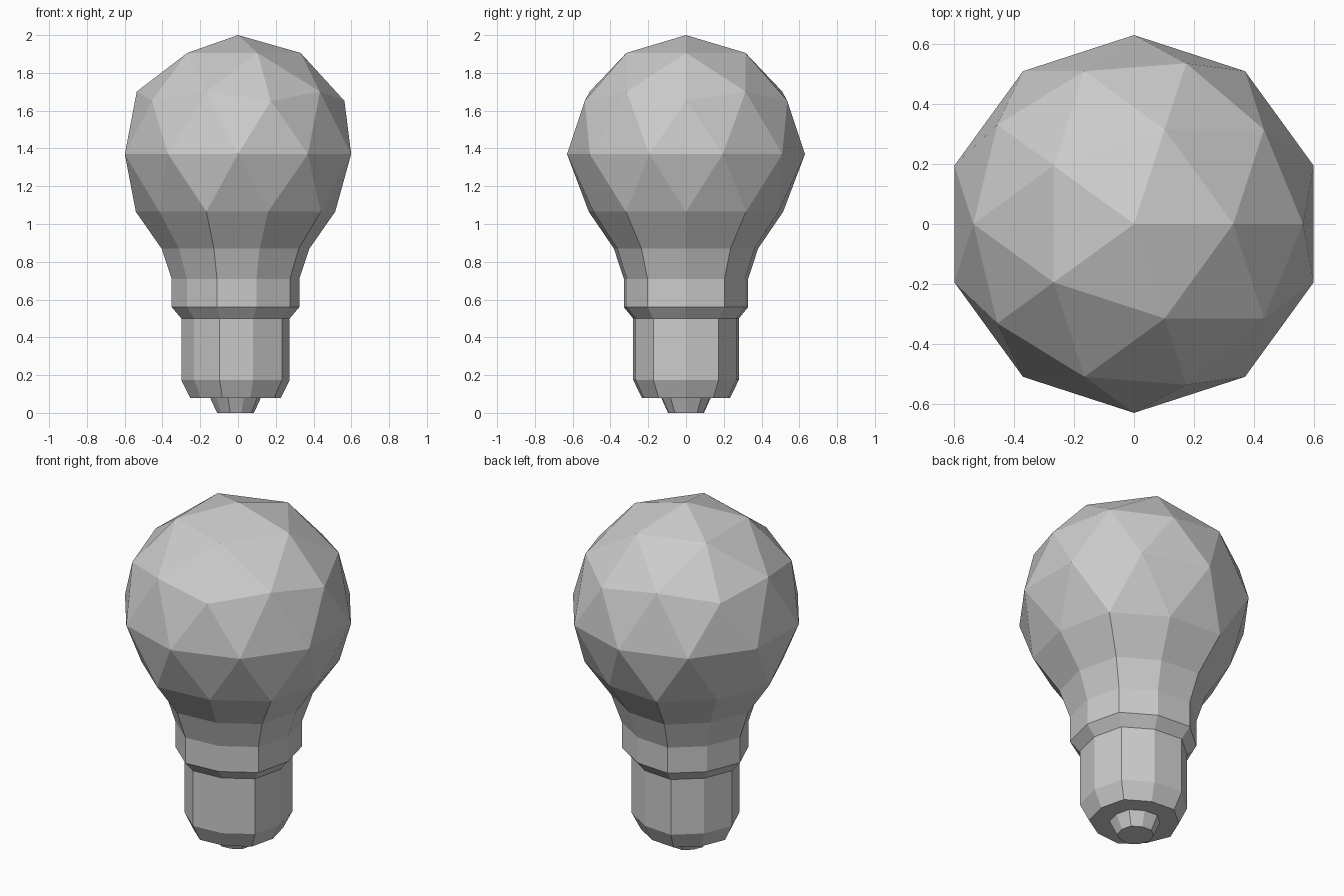
import bpy, bmesh
from mathutils import Vector

if "Cube" in bpy.data.objects:
    bpy.data.objects.remove(bpy.data.objects["Cube"])

R, CZ = 0.63, 1.37
bm = bmesh.new()

# Glass globe: faceted icosphere with its lower cap removed
bmesh.ops.create_icosphere(bm, subdivisions=2, radius=R)
low = [v for v in bm.verts if v.co.z < -0.7 * R]
bmesh.ops.delete(bm, geom=low, context='VERTS')

# Flatten the open rim to a level ring
rim = [v for v in bm.verts if v.co.z < -0.2 * R]
for v in bm.verts:
    v.co.z += CZ
for v in rim:
    v.co = Vector((v.co.x * 0.96, v.co.y * 0.96, 1.065))
xs = [v.co.x for v in rim]
cx = (min(xs) + max(xs)) / 2

# Neck, collar, socket cap and contact: (height, width relative to the rim)
PROFILE = [(0.87, 0.742), (0.71, 0.64), (0.56, 0.64), (0.50, 0.544),
           (0.175, 0.544), (0.08, 0.455), (0.08, 0.255), (0.0, 0.185)]
edges = [e for e in bm.edges if e.is_boundary]
last = 1.0
for z, s in PROFILE:
    geom = bmesh.ops.extrude_edge_only(bm, edges=edges)["geom"]
    edges = [g for g in geom if isinstance(g, bmesh.types.BMEdge) and g.is_boundary]
    for v in [g for g in geom if isinstance(g, bmesh.types.BMVert)]:
        v.co = Vector((cx + (v.co.x - cx) * s / last, v.co.y * s / last, z))
    last = s

# Close the contact tip
bmesh.ops.contextual_create(bm, geom=edges)
bmesh.ops.recalc_face_normals(bm, faces=bm.faces[:])

mesh = bpy.data.meshes.new("light_bulb")
bm.to_mesh(mesh)
bm.free()
bpy.context.collection.objects.link(bpy.data.objects.new("light_bulb", mesh))
